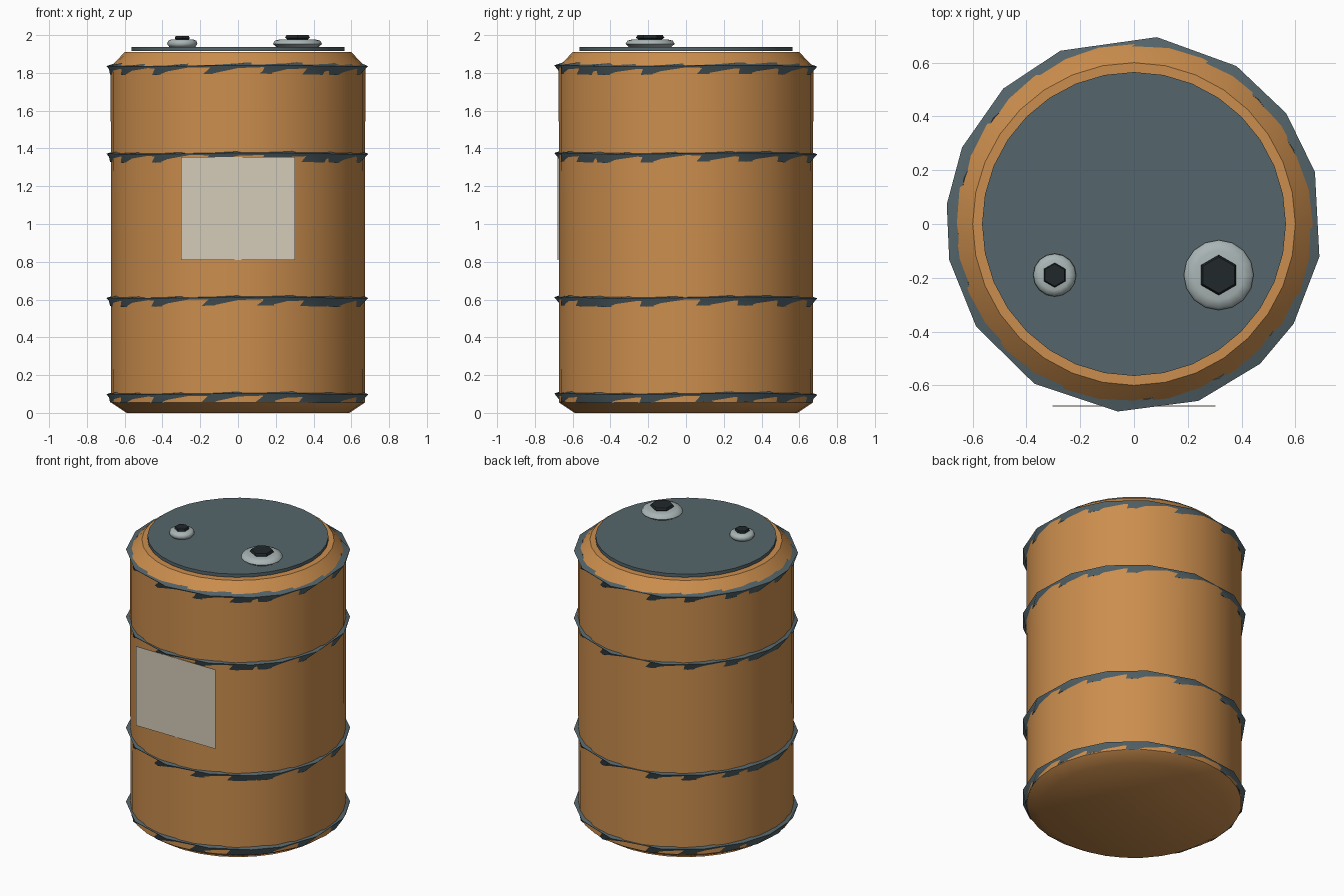
import bpy, bmesh
from math import cos, sin, pi, radians

if "Cube" in bpy.data.objects:
    bpy.data.objects.remove(bpy.data.objects["Cube"])


def material(name, r, g, b):
    m = bpy.data.materials.new(name)
    m.diffuse_color = (r, g, b, 1)
    m.use_nodes = True
    m.node_tree.nodes["Principled BSDF"].inputs["Base Color"].default_value = m.diffuse_color
    return m


ORANGE = material("orange_paint", 0.60, 0.27, 0.075)
STEEL = material("dark_steel", 0.09, 0.13, 0.145)
ZINC = material("pale_metal", 0.40, 0.46, 0.46)
BLACK = material("black_plug", 0.015, 0.021, 0.024)
PAPER = material("paper", 0.66, 0.60, 0.48)


def finish(name, bm, mat, smooth=None):
    bmesh.ops.recalc_face_normals(bm, faces=bm.faces[:])
    me = bpy.data.meshes.new(name)
    bm.to_mesh(me)
    bm.free()
    me.materials.append(mat)
    ob = bpy.data.objects.new(name, me)
    bpy.context.collection.objects.link(ob)
    if smooth:
        bpy.ops.object.select_all(action='DESELECT')
        ob.select_set(True)
        bpy.context.view_layer.objects.active = ob
        bpy.ops.object.shade_smooth_by_angle(angle=radians(smooth))
    return ob


def skin(bm, loops, closed=False):
    """Bridge loops of equal length; cap the ends unless closed."""
    n = len(loops[0])
    pairs = list(zip(loops, loops[1:])) + ([(loops[-1], loops[0])] if closed else [])
    for a, b in pairs:
        for i in range(n):
            j = (i + 1) % n
            bm.faces.new((a[i], a[j], b[j], b[i]))
    if not closed:
        bm.faces.new(loops[0])
        bm.faces.new(loops[-1])


def turned(name, profile, sides, mat, x=0, y=0, smooth=35, spin=0):
    bm = bmesh.new()
    loops = [[bm.verts.new((x + r * cos(spin + 2 * pi * i / sides),
                            y + r * sin(spin + 2 * pi * i / sides), z))
              for i in range(sides)] for r, z in profile]
    skin(bm, loops)
    return finish(name, bm, mat, smooth)


# Drum body with bevelled ends
turned("drum_body", [(0.59, 0), (0.672, 0.055), (0.674, 1.83), (0.657, 1.85), (0.60, 1.91)],
       32, ORANGE)

# Uneven faceted hoops: 16 irregular corners, slanted four-point section
CORNERS = [-169, -147, -122, -95, -70, -48, -32, -10, 16, 36, 57, 83, 113, 134, 156, 174]
SECTION = [(0.700, 0.015, 0), (0.655, 0.030, 9), (0.620, 0.0, 4), (0.678, -0.030, -8)]


def hoop(name, z):
    bm = bmesh.new()
    loops = [[bm.verts.new((r * cos(radians(a + turn)), r * sin(radians(a + turn)),
                            z + dz + 0.004 * sin(5 * i)))
              for i, a in enumerate(CORNERS)] for r, dz, turn in SECTION]
    skin(bm, loops, closed=True)
    return finish(name, bm, STEEL, 50)


for name, z in (("bottom_hoop", 0.085), ("lower_hoop", 0.595),
                ("upper_hoop", 1.358), ("top_hoop", 1.822)):
    hoop(name, z)

# Lid, resting just above the shoulder
turned("lid", [(0.565, 1.915), (0.565, 1.937)], 32, STEEL)

# Two bungs: rounded flange with a hexagonal plug
for size, x, r, h, top in (("large", 0.315, 0.13, 0.075, 2.0),
                           ("small", -0.295, 0.08, 0.046, 1.995)):
    turned(size + "_bung_flange",
           [(r * 0.85, 1.936), (r, 1.953), (r * 0.93, 1.97), (r * 0.7, 1.978)],
           16, ZINC, x, -0.19, 60)
    turned(size + "_bung_plug",
           [(h * 0.75, 1.95), (h * 0.8, 1.975), (h, top - 0.014), (h * 0.9, top)],
           6, BLACK, x, -0.19, None, pi / 6)

# Flat label plate on the front
bm = bmesh.new()
bmesh.ops.create_cube(bm, size=1)
for v in bm.verts:
    v.co = (v.co.x * 0.605, -0.677 + v.co.y * 0.004, 1.083 + v.co.z * 0.545)
finish("label", bm, PAPER)
